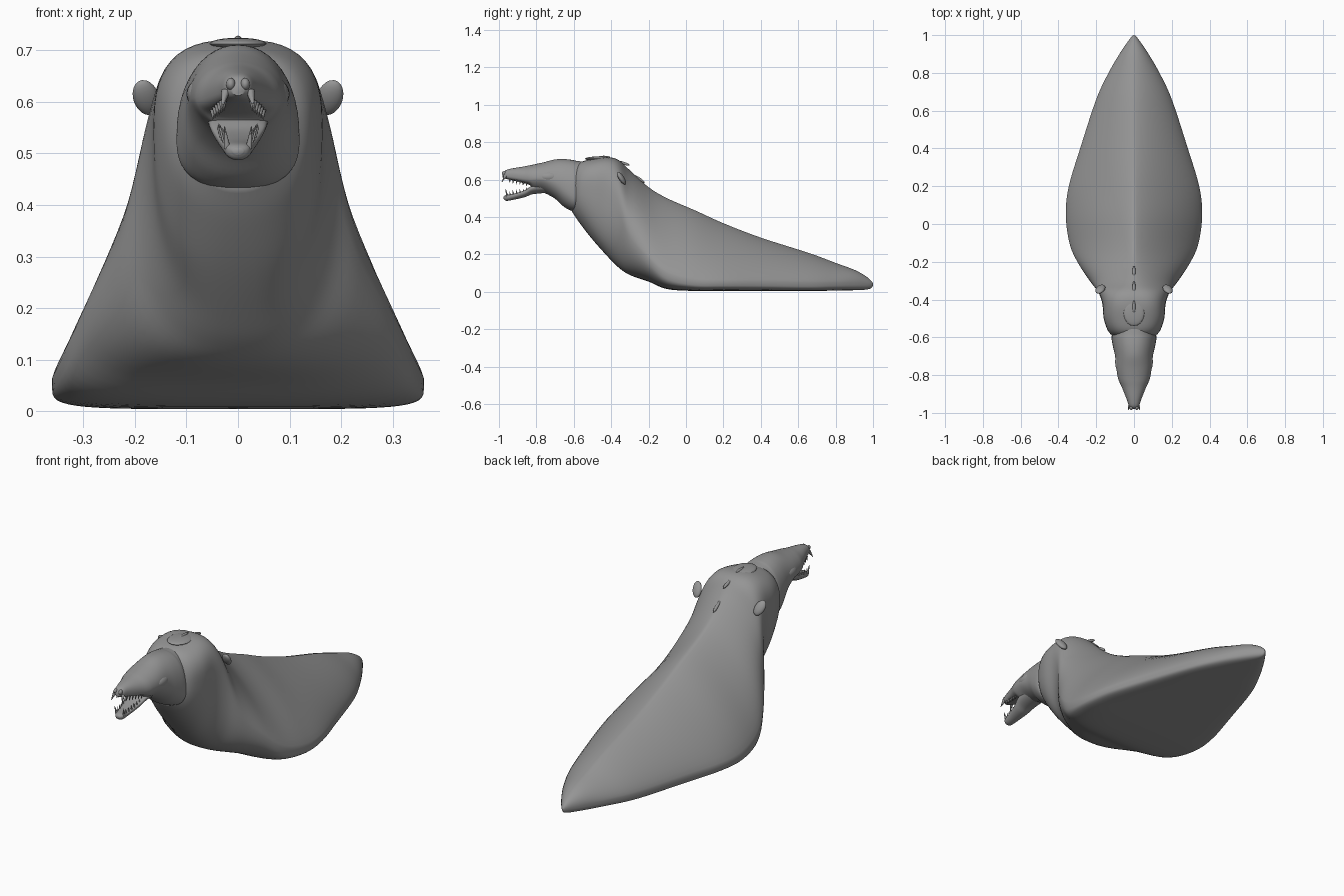
import bpy, bmesh, math
from mathutils import Vector, Matrix

cube = bpy.data.objects.get("Cube")
if cube:
    bpy.data.objects.remove(cube, do_unlink=True)


def make_material(name, value):
    mat = bpy.data.materials.new(name)
    mat.use_nodes = True
    colour = (value, value, value, 1)
    mat.diffuse_color = colour
    mat.node_tree.nodes["Principled BSDF"].inputs["Base Color"].default_value = colour
    return mat


SKIN = make_material("grey hide", 0.3)


def finish(name, bm):
    """Turn a bmesh into a smooth grey object."""
    bmesh.ops.recalc_face_normals(bm, faces=bm.faces)
    mesh = bpy.data.meshes.new(name)
    bm.to_mesh(mesh)
    bm.free()
    mesh.materials.append(SKIN)
    obj = bpy.data.objects.new(name, mesh)
    bpy.context.collection.objects.link(obj)
    bpy.ops.object.select_all(action="DESELECT")
    obj.select_set(True)
    bpy.context.view_layer.objects.active = obj
    bpy.ops.object.shade_smooth_by_angle(angle=math.radians(50))
    return obj


def spline(a, b, c, d, t):
    """Catmull-Rom blend between b and c."""
    return b + 0.5 * t * (c - a + t * (2*a - 5*b + 4*c - d + t * (3*(b - c) + d - a)))


def power(value, exponent):
    return math.copysign(abs(value) ** exponent, value)


def loft(name, rows, sides=48, steps=5):
    """Rows: y, bottom, top, half width, height of widest point, upper and lower roundness."""
    dense = []
    for i in range(len(rows) - 1):
        quad = [rows[max(0, min(len(rows) - 1, i + k))] for k in (-1, 0, 1, 2)]
        for s in range(steps):
            dense.append([spline(*vals, s / steps) for vals in zip(*quad)])
    dense.append(rows[-1])
    bm = bmesh.new()
    rings = []
    for y, low, high, width, mid, up, down in dense:
        ring = []
        for k in range(sides):
            angle = math.tau * k / sides
            c, s = math.cos(angle), math.sin(angle)
            e = up if s >= 0 else down
            reach = high - mid if s >= 0 else mid - low
            ring.append(bm.verts.new((width * power(c, e), y, mid + reach * power(s, e))))
        rings.append(ring)
    for a, b in zip(rings, rings[1:]):
        for k in range(sides):
            n = (k + 1) % sides
            bm.faces.new((a[k], a[n], b[n], b[k]))
    bm.faces.new(rings[0])
    bm.faces.new(rings[-1])
    return finish(name, bm)


def blob(name, centre, size, turn=(0, 0, 0)):
    bm = bmesh.new()
    bmesh.ops.create_uvsphere(bm, u_segments=20, v_segments=12, radius=1)
    bm.transform(Matrix.LocRotScale(Vector(centre), None, None)
                 @ Matrix.Rotation(turn[2], 4, "Z") @ Matrix.Rotation(turn[1], 4, "Y")
                 @ Matrix.Rotation(turn[0], 4, "X") @ Matrix.Diagonal((*size, 1)))
    return finish(name, bm)


def tooth(name, base, tip, radius):
    base, tip = Vector(base), Vector(tip)
    axis = tip - base
    bm = bmesh.new()
    bmesh.ops.create_cone(bm, cap_ends=True, segments=8, radius1=radius,
                          radius2=radius * 0.1, depth=axis.length)
    bm.transform(Matrix.Translation((base + tip) / 2)
                 @ axis.to_track_quat("Z", "Y").to_matrix().to_4x4())
    return finish(name, bm)


# Body: humped shoulders running back to a low pointed tail
loft("body", [
    (-0.61, 0.43, 0.64, 0.09, 0.53, 0.9, 0.9),
    (-0.57, 0.37, 0.69, 0.135, 0.55, 0.8, 0.9),
    (-0.50, 0.28, 0.71, 0.16, 0.56, 0.75, 0.8),
    (-0.42, 0.19, 0.72, 0.168, 0.52, 0.7, 0.8),
    (-0.36, 0.13, 0.705, 0.19, 0.42, 0.8, 0.8),
    (-0.30, 0.09, 0.65, 0.235, 0.29, 1.2, 0.8),
    (-0.20, 0.055, 0.56, 0.30, 0.18, 1.5, 0.7),
    (-0.10, 0.015, 0.50, 0.342, 0.10, 1.6, 0.5),
    (0.05, 0.005, 0.435, 0.361, 0.06, 1.6, 0.4),
    (0.20, 0.005, 0.367, 0.345, 0.055, 1.6, 0.4),
    (0.40, 0.005, 0.29, 0.285, 0.055, 1.5, 0.4),
    (0.66, 0.005, 0.207, 0.20, 0.05, 1.4, 0.4),
    (0.80, 0.007, 0.155, 0.135, 0.05, 1.3, 0.5),
    (0.90, 0.009, 0.118, 0.077, 0.05, 1.1, 0.6),
    (0.96, 0.012, 0.085, 0.037, 0.045, 1, 0.8),
    (0.99, 0.02, 0.06, 0.014, 0.042, 1, 1),
    (1, 0.035, 0.045, 0.003, 0.04, 1, 1)])

# Head: jowls, brow and upper jaw
loft("head", [
    (-0.98, 0.612, 0.632, 0.012, 0.622, 1, 1),
    (-0.965, 0.605, 0.65, 0.026, 0.625, 0.9, 0.8),
    (-0.93, 0.597, 0.66, 0.038, 0.622, 0.9, 0.7),
    (-0.87, 0.582, 0.67, 0.062, 0.615, 1, 0.7),
    (-0.835, 0.57, 0.677, 0.078, 0.61, 1, 0.8),
    (-0.81, 0.54, 0.682, 0.086, 0.607, 1, 1.2),
    (-0.76, 0.53, 0.693, 0.094, 0.605, 1, 1.2),
    (-0.70, 0.498, 0.708, 0.1, 0.59, 1, 1),
    (-0.65, 0.453, 0.71, 0.111, 0.56, 0.95, 0.9),
    (-0.605, 0.432, 0.705, 0.119, 0.53, 0.9, 0.8),
    (-0.58, 0.44, 0.70, 0.116, 0.53, 0.9, 0.8),
    (-0.50, 0.47, 0.69, 0.1, 0.55, 0.9, 0.9)])

# Lower jaw
loft("lower_jaw", [
    (-0.975, 0.498, 0.51, 0.01, 0.504, 1, 1),
    (-0.96, 0.487, 0.519, 0.024, 0.507, 0.8, 0.9),
    (-0.91, 0.495, 0.528, 0.034, 0.518, 0.7, 1),
    (-0.86, 0.507, 0.545, 0.045, 0.535, 0.7, 1),
    (-0.82, 0.522, 0.57, 0.056, 0.555, 0.8, 1.1),
    (-0.74, 0.53, 0.60, 0.06, 0.57, 1, 1)])

# Brow ridge and crown slots along the midline
blob("brow_ridge", (0, -0.47, 0.712), (0.055, 0.07, 0.012))
for i, (y, z) in enumerate([(-0.44, 0.72), (-0.335, 0.688), (-0.25, 0.604)]):
    blob(f"crown_ridge_{i}", (0, y, z), (0.008, 0.035, 0.008), (-0.6 * i / 2, 0, 0))

for side, word in ((1, "left"), (-1, "right")):
    # Ears, eyes and nostrils
    blob(f"{word}_ear", (side * 0.178, -0.345, 0.608), (0.025, 0.014, 0.04),
         (0.55, side * 0.35, 0))
    blob(f"{word}_cheek", (side * 0.07, -0.73, 0.615), (0.03, 0.06, 0.03))
    blob(f"{word}_nostril", (side * 0.014, -0.972, 0.634), (0.009, 0.013, 0.012))
    # Fangs at the jaw tips
    tooth(f"{word}_upper_fang", (side * 0.024, -0.965, 0.62), (side * 0.031, -0.985, 0.587), 0.009)
    tooth(f"{word}_lower_fang", (side * 0.021, -0.955, 0.51), (side * 0.026, -0.965, 0.552), 0.007)
    # Tooth rows
    for i in range(6):
        f = i / 5
        y = -0.94 + 0.09 * f
        x = side * (0.027 + 0.022 * f)
        tooth(f"{word}_upper_tooth_{i}", (x, y, 0.605 - 0.018 * f),
              (x, y - 0.004, 0.582 - 0.017 * f), 0.006)
        x = side * (0.023 + 0.014 * f)
        tooth(f"{word}_lower_tooth_{i}", (x, y, 0.513 + 0.025 * f),
              (x, y - 0.004, 0.54 + 0.018 * f), 0.005)
